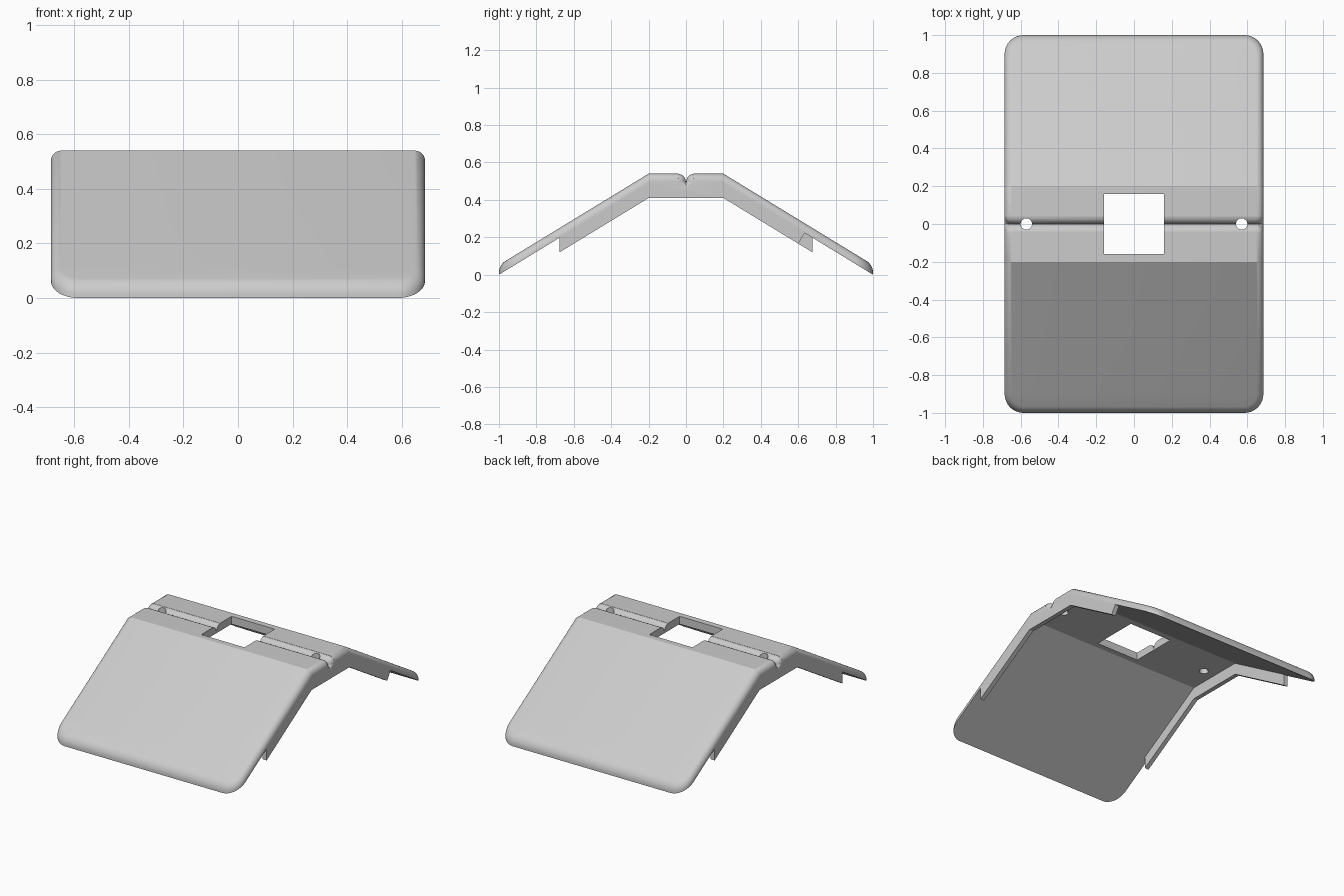
import bpy, bmesh, math

if "Cube" in bpy.data.objects:
    bpy.data.objects.remove(bpy.data.objects["Cube"])

HALF_W, HALF_L, CORNER = 0.685, 1.0, 0.1
FILLET, GROOVE_R = 0.038, 0.043
FLAT, SLOPE = 0.2, 0.61
TOP, UNDER, SKIRT = 0.54, 0.488, 0.41

grey = bpy.data.materials.new("light grey")
grey.use_nodes = True
grey.diffuse_color = (0.6, 0.6, 0.6, 1)
grey.node_tree.nodes["Principled BSDF"].inputs["Base Color"].default_value = (0.6, 0.6, 0.6, 1)


def height(y, crown):
    return crown - SLOPE * max(0, abs(y) - FLAT)


def finish(bm, name):
    bmesh.ops.recalc_face_normals(bm, faces=bm.faces[:])
    mesh = bpy.data.meshes.new(name)
    bm.to_mesh(mesh)
    bm.free()
    mesh.materials.append(grey)
    obj = bpy.data.objects.new(name, mesh)
    bpy.context.collection.objects.link(obj)
    return obj


def loft(sections, name):
    """Skin a row of matching closed sections and cap both ends."""
    bm = bmesh.new()
    rows = [[bm.verts.new(p) for p in s] for s in sections]
    n = len(rows[0])
    for a, b in zip(rows, rows[1:]):
        for i in range(n):
            j = (i + 1) % n
            bm.faces.new((a[i], a[j], b[j], b[i]))
    bm.faces.new(rows[0])
    bm.faces.new(rows[-1])
    return finish(bm, name)


def prism_x(profile, x0, x1, name):
    return loft([[(x, y, z) for y, z in profile] for x in (x0, x1)], name)


def select_only(obj):
    bpy.ops.object.select_all(action='DESELECT')
    obj.select_set(True)
    bpy.context.view_layer.objects.active = obj


def cut(obj, cutters):
    select_only(obj)
    for c in cutters:
        mod = obj.modifiers.new("cut", 'BOOLEAN')
        mod.operation = 'DIFFERENCE'
        mod.solver = 'EXACT'
        mod.object = c
        bpy.ops.object.modifier_apply(modifier=mod.name)


# Folded cover: rounded rectangle plan, flat crown and two slopes
def cover():
    bm = bmesh.new()
    side = []
    for k in range(9):
        a = math.pi / 2 * k / 8
        side.append((HALF_W - CORNER + CORNER * math.cos(a),
                     HALF_L - CORNER + CORNER * math.sin(a)))
    back = side + [(-x, y) for x, y in reversed(side)]
    front = [(-x, -y) for x, y in back]
    crease = [(-HALF_W, FLAT), (-HALF_W, -FLAT)]
    outline = back + crease + front + [(-x, -y) for x, y in crease]
    up = [bm.verts.new((x, y, height(y, TOP))) for x, y in outline]
    low = [bm.verts.new((x, y, height(y, UNDER))) for x, y in outline]
    n, m = len(outline), len(back)
    for ring in (up, low):
        bm.faces.new(ring[:m + 1] + ring[-1:])
        bm.faces.new(ring[m + 1:-1])
        bm.faces.new((ring[m], ring[m + 1], ring[-2], ring[-1]))
    for i in range(n):
        j = (i + 1) % n
        bm.faces.new((up[i], up[j], low[j], low[i]))
    bmesh.ops.recalc_face_normals(bm, faces=bm.faces[:])
    rim = [bm.edges.get((up[i], up[(i + 1) % n])) for i in range(n)]
    bmesh.ops.bevel(bm, geom=rim, offset=FILLET, offset_type='OFFSET', segments=6,
                    profile=0.5, affect='EDGES', clamp_overlap=False)
    return finish(bm, "folded_cover")


# Cross groove cutter: rounded shoulders, flaring where it meets the side fillets
def groove_section(x, o):
    r, zc = GROOVE_R - o, TOP - GROOVE_R
    half = [(-GROOVE_R + r * math.cos(math.radians(a)), zc + r * math.sin(math.radians(a)))
            for a in (85, 70, 55, 40, 25, 10, 0)]
    half = [(half[0][0], TOP + 0.1)] + half
    pts = half + [(0, zc - o)] + [(-y, z) for y, z in reversed(half)]
    return [(x, y, z) for y, z in pts]


def groove():
    ends = [(HALF_W - FILLET + FILLET * math.sin(a), 0.001 + FILLET * (1 - math.cos(a)))
            for a in [math.pi / 2 * k / 6 for k in range(7)]]
    ends.append((HALF_W + 0.05, ends[-1][1]))
    rows = [(-x, o) for x, o in reversed(ends)] + ends
    return loft([groove_section(x, o) for x, o in rows], "groove_cutter")


groove_cutter = groove()
w = 0.16
window_cutter = prism_x([(-w, 0.3), (w, 0.3), (w, 0.7), (-w, 0.7)], -w, w, "window_cutter")
hole_cutters = []
for x in (-0.57, 0.57):
    bpy.ops.mesh.primitive_cylinder_add(vertices=32, radius=0.03, depth=0.4, location=(x, 0, 0.5))
    hole_cutters.append(bpy.context.object)

body = cover()
cut(body, [groove_cutter, window_cutter] + hole_cutters)


# Side skirts below the cover; one end of the left skirt is cut on the slant
def skirt(sign, back_low, back_high, name):
    front = -0.675
    ys = (-FLAT, FLAT)
    lower = [front, *ys, back_low]
    upper = [back_high, FLAT, -FLAT, front]
    profile = [(y, height(y, SKIRT)) for y in lower] + [(y, height(y, UNDER)) for y in upper]
    obj = prism_x(profile, sign * (HALF_W - 0.03), sign * HALF_W, name)
    cut(obj, [groove_cutter])
    return obj


parts = [body, skirt(1, 0.6, 0.635, "left_skirt"), skirt(-1, 0.675, 0.675, "right_skirt")]

for c in [groove_cutter, window_cutter] + hole_cutters:
    bpy.data.objects.remove(c)
for p in parts:
    select_only(p)
    bpy.ops.object.shade_smooth_by_angle(angle=math.radians(30))
